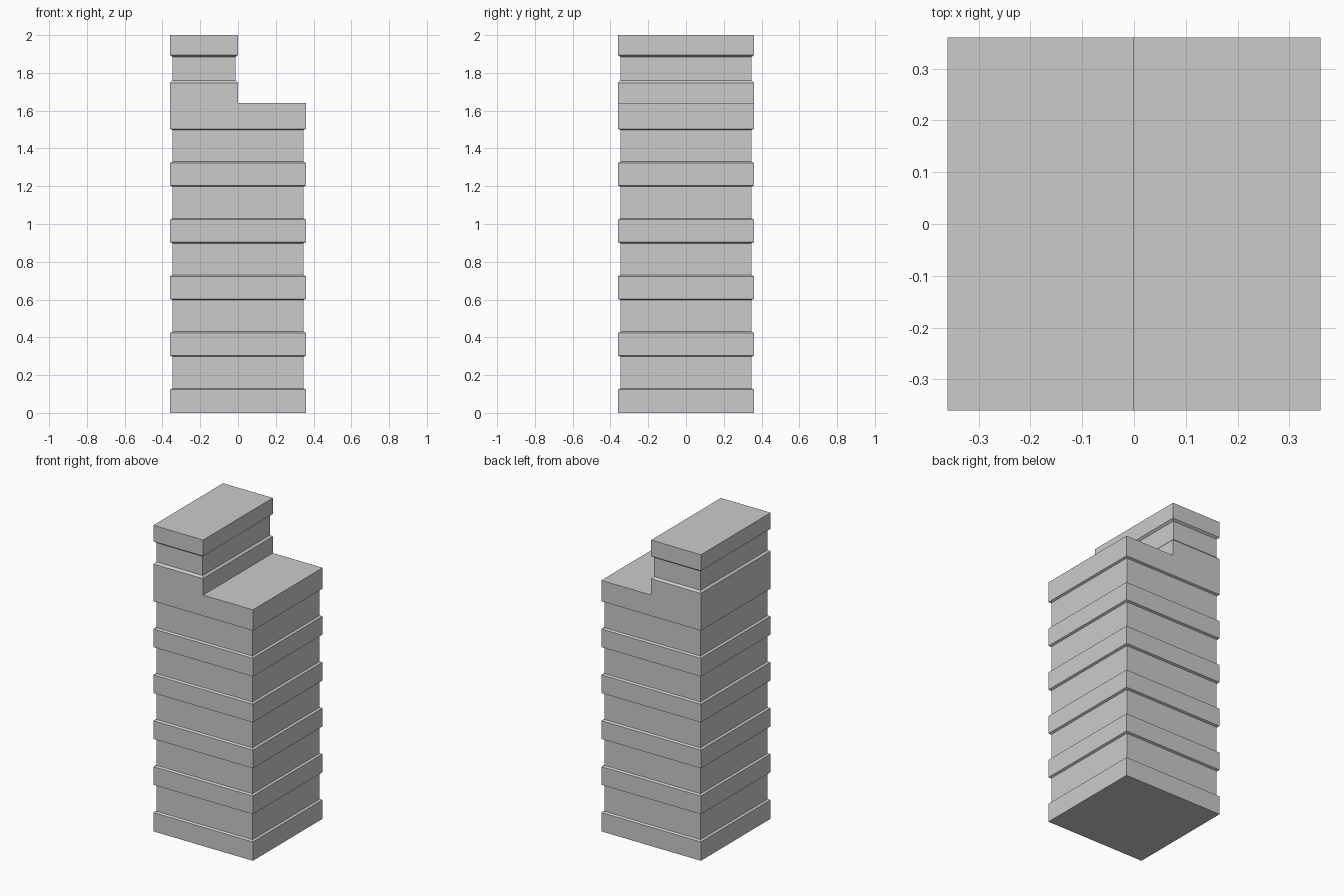
import bpy, bmesh

if "Cube" in bpy.data.objects:
    bpy.data.objects.remove(bpy.data.objects["Cube"])

R, INSET = 0.36, 0.013
bm = bmesh.new()


def loft(levels, x0, x1):
    """Skin rectangular rings; levels are (z, inset). Returns the rings."""
    rings = []
    for z, d in levels:
        corners = [(x0 + d, -R + d), (x1 - d, -R + d), (x1 - d, R - d), (x0 + d, R - d)]
        rings.append([bm.verts.new((x, y, z)) for x, y in corners])
    for a, b in zip(rings, rings[1:]):
        for i in range(4):
            j = (i + 1) % 4
            bm.faces.new((a[i], a[j], b[j], b[i]))
    return rings


# Main shaft: five projecting bands with recessed storeys between
levels = []
for i in range(5):
    z = 0.3 * i
    levels += [(z, 0), (z + 0.123, 0), (z + 0.13, INSET), (z + 0.299, INSET)]
    levels[-1] = (z + 0.298, INSET)
    levels.append((z + 0.304, 0))
# The next band starts where the previous underside slope ends
levels = [l for l in levels if l[1] or l[0] == 0 or round(l[0] % 0.3, 3) not in (0, 0.3)]
shaft = loft(levels, -R, R)
bm.faces.new(shaft[0])

# Stepped band: L-shaped profile through the full depth
z0, z1, z2 = 1.504, 1.64, 1.747
prof = [(-R, z0), (R, z0), (R, z1), (0, z1), (0, z2), (-R, z2)]
front = [bm.verts.new((x, -R, z)) for x, z in prof]
back = [bm.verts.new((x, R, z)) for x, z in prof]
bm.faces.new(front)
bm.faces.new(back)
for i in (1, 2, 3, 5):
    j = (i + 1) % 6
    bm.faces.new((front[i], front[j], back[j], back[i]))

# Half-width upper storey and top band
upper = loft([(z2, 0), (1.76, INSET), (1.885, INSET), (1.895, 0), (2.0, 0)], -R, 0)
bm.faces.new(upper[-1])

bmesh.ops.remove_doubles(bm, verts=bm.verts, dist=0.0005)
bmesh.ops.recalc_face_normals(bm, faces=bm.faces)
mesh = bpy.data.meshes.new("tower")
bm.to_mesh(mesh)
bm.free()
bpy.context.collection.objects.link(bpy.data.objects.new("tower", mesh))
